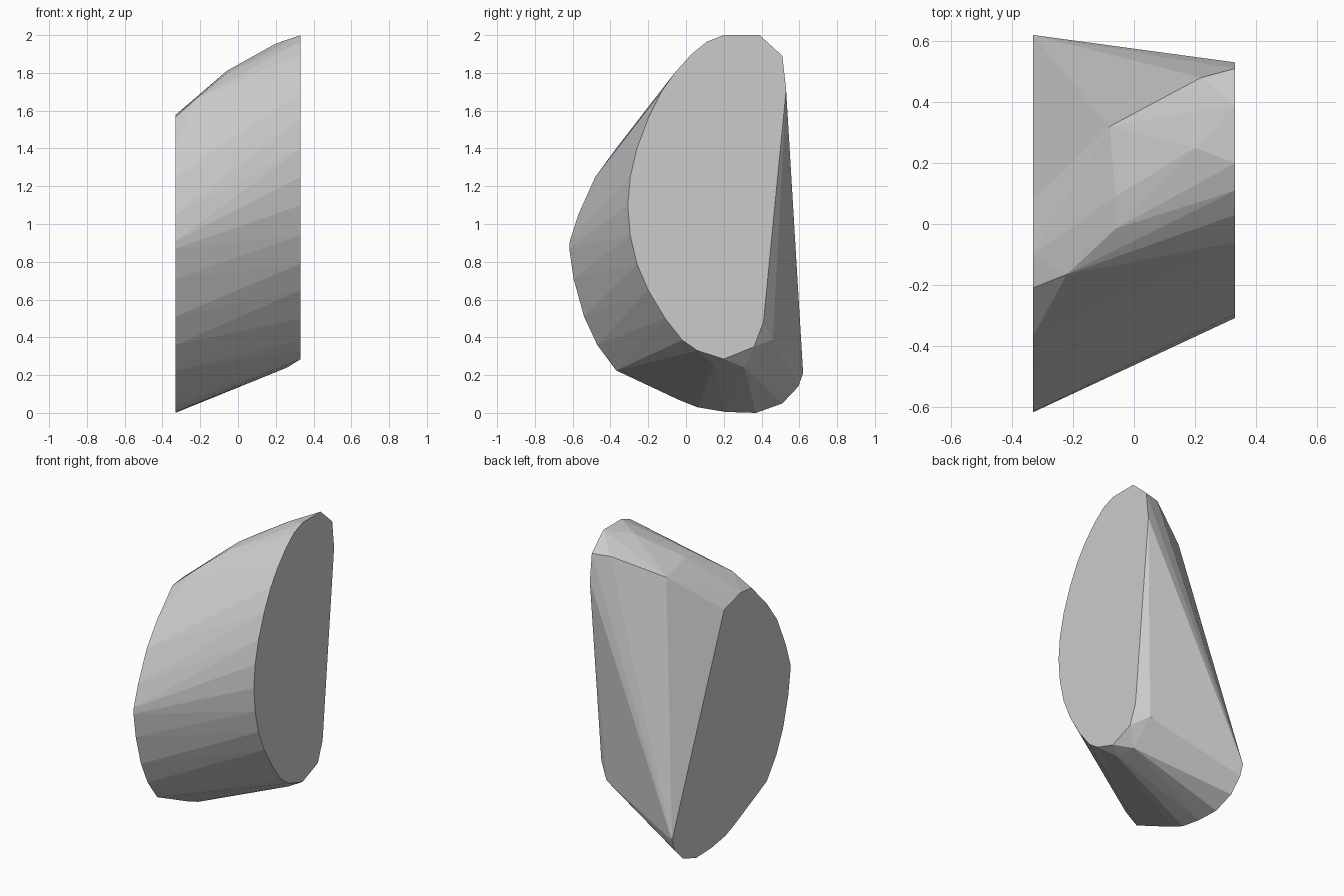
import bpy
import bmesh
from math import radians

default_cube = bpy.data.objects.get("Cube")
if default_cube:
    bpy.data.objects.remove(default_cube, do_unlink=True)

HALF_WIDTH = 0.332

# Outline of the tall flat end, as (y, z)
tall_end = [
    (.2, 2), (.39, 2), (.51, 1.89), (.53, 1.71), (.41, .48), (.36, .35),
    (.2, .285), (.06, .33), (-.02, .385), (-.11, .5), (-.2, .65),
    (-.26, .79), (-.295, .94), (-.308, 1.1), (-.295, 1.25), (-.26, 1.4),
    (-.2, 1.56), (-.13, 1.7), (-.06, 1.8), (.03, 1.9), (.11, 1.965),
]

# Outline of the low flat end, as (y, z)
low_end = [
    (.075, 1.53), (.62, .21), (.595, .14), (.51, .05), (.37, 0),
    (.21, .005), (.06, .03), (-.04, .07), (-.37, .225), (-.47, .36),
    (-.54, .51), (-.595, .71), (-.618, .87), (-.615, .91), (-.57, 1.05),
    (-.48, 1.25), (-.37, 1.4), (-.21, 1.565), (-.1, 1.577),
]

# Ridge corners that round the upper slope and the underside
upper_ridge = [
    (-.22, -.165, 1.665), (-.06, -.015, 1.795), (-.06, .09, 1.81),
    (-.08, .32, 1.77), (-.22, .18, 1.62), (.2, .25, 1.955), (.22, .48, 1.89),
]
lower_ridge = [(.26, .31, .24), (.26, .46, .39), (.26, .15, .255)]


def end_points(outline, x):
    """Place a flat outline at the given x."""
    return [(x, y, z) for y, z in outline]


def make_material(name, color):
    material = bpy.data.materials.new(name)
    material.use_nodes = True
    material.diffuse_color = color
    shader = next(node for node in material.node_tree.nodes
                  if node.type == 'BSDF_PRINCIPLED')
    shader.inputs["Base Color"].default_value = color
    return material


def make_convex_block(name, points, material):
    """Wrap the points in a closed convex skin with clean flat ends."""
    bm = bmesh.new()
    for point in points:
        bm.verts.new(point)
    hull = bmesh.ops.convex_hull(bm, input=bm.verts[:])
    unused = {item for item in hull["geom_interior"] + hull["geom_unused"]
              if isinstance(item, bmesh.types.BMVert)}
    bmesh.ops.delete(bm, geom=list(unused), context='VERTS')
    bmesh.ops.dissolve_limit(bm, angle_limit=radians(.5),
                             verts=bm.verts[:], edges=bm.edges[:])
    bmesh.ops.recalc_face_normals(bm, faces=bm.faces[:])
    mesh = bpy.data.meshes.new(name)
    bm.to_mesh(mesh)
    bm.free()
    mesh.materials.append(material)
    block = bpy.data.objects.new(name, mesh)
    bpy.context.collection.objects.link(block)
    return block


# Single faceted stone-like block
plain_grey = make_material("plain grey", (.6, .6, .6, 1))
make_convex_block(
    "faceted_block",
    end_points(tall_end, HALF_WIDTH) + end_points(low_end, -HALF_WIDTH)
    + upper_ridge + lower_ridge,
    plain_grey)
